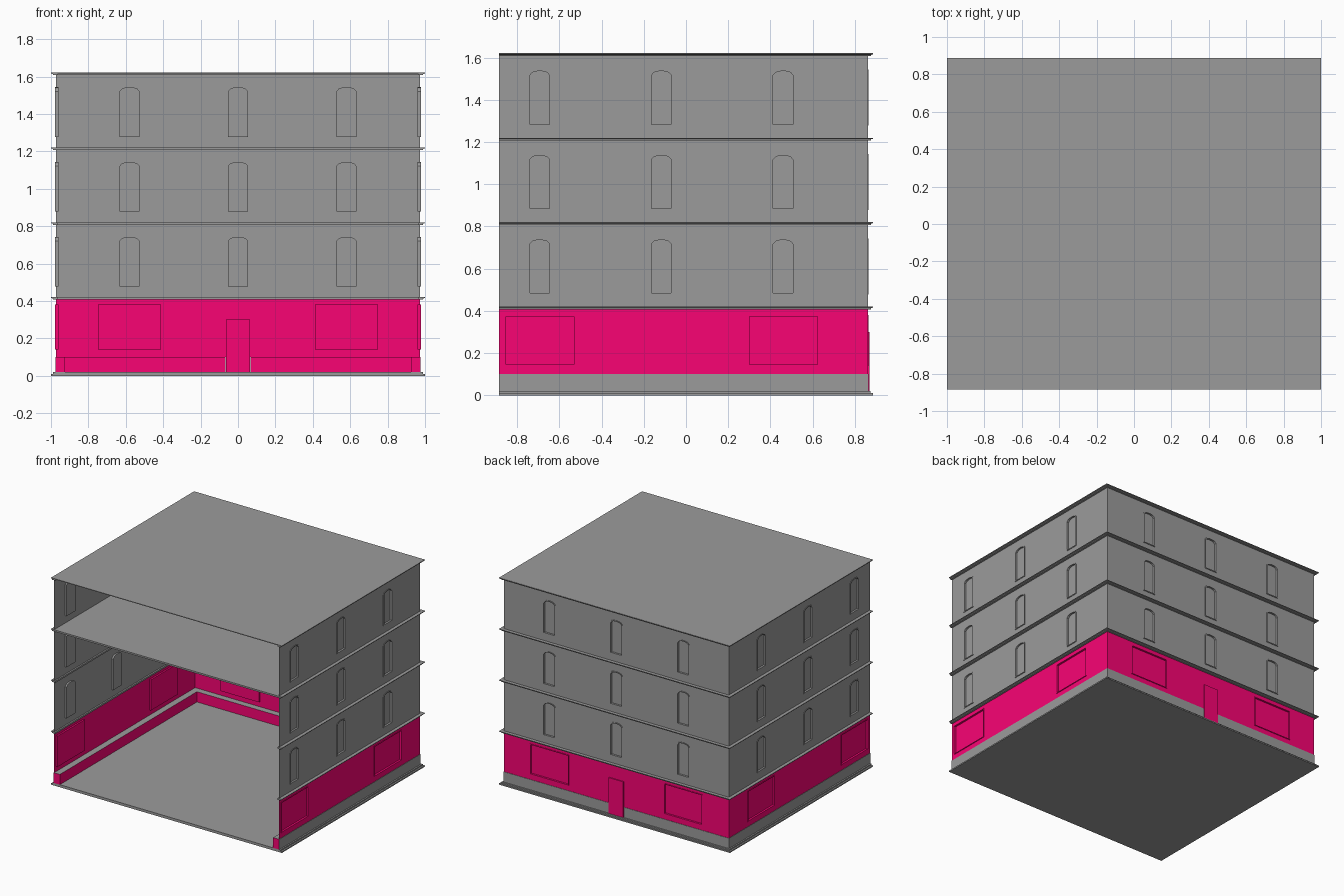
import bpy, bmesh, math

if "Cube" in bpy.data.objects:
    bpy.data.objects.remove(bpy.data.objects["Cube"])

X, Y, F = 0.974, 0.861, -0.885      # wall planes at side and back, open front edge
OUT = 0.026                         # overhang of the ledges
PITCH = 0.4                         # storey height


def material(name, rgb):
    m = bpy.data.materials.new(name)
    m.diffuse_color = (*rgb, 1)
    m.use_nodes = True
    m.node_tree.nodes["Principled BSDF"].inputs["Base Color"].default_value = m.diffuse_color
    return m


pink = material("pink_paint", (0.95, 0.001, 0.175))
grey = material("grey_stone", (0.33, 0.33, 0.33))


def add(name, verts, faces, mat=grey):
    me = bpy.data.meshes.new(name)
    me.from_pydata(verts, [], faces)
    me.materials.append(mat)
    ob = bpy.data.objects.new(name, me)
    bpy.context.collection.objects.link(ob)
    return ob


def box(name, x0, x1, y0, y1, z0, z1, mat=grey):
    v = [(x, y, z) for x in (x0, x1) for y in (y0, y1) for z in (z0, z1)]
    f = [(0, 1, 3, 2), (4, 6, 7, 5), (0, 4, 5, 1),
         (2, 3, 7, 6), (0, 2, 6, 4), (1, 5, 7, 3)]
    return add(name, v, f, mat)


def sweep(name, profile, mat=grey, closed=False, gap=None, side=1):
    """Run an (offset, z) profile round three sides, or along half with a door gap."""
    rows = []
    for o, z in profile:
        a, b = X + o, Y + o
        if gap is None:
            rows.append([(-a, F, z), (-a, b, z), (a, b, z), (a, F, z)])
        else:
            r = [(side * gap, b, z), (side * a, b, z), (side * a, F, z)]
            rows.append(r if side > 0 else r[::-1])
    n, k = len(rows[0]), len(rows)
    faces = []
    for i in range(k if closed else k - 1):
        j = (i + 1) % k
        for c in range(n - 1):
            faces.append((i * n + c, j * n + c, j * n + c + 1, i * n + c + 1))
    if closed:
        faces.append([i * n for i in range(k)][::-1])
        faces.append([i * n + n - 1 for i in range(k)])
    return add(name, [p for r in rows for p in r], faces, mat)


def place(wall, u, v, w):
    """Point on a wall: u along it, v up, w outwards."""
    if wall == "back":
        return (u, Y + w, v)
    s = 1 if wall == "right" else -1
    return (s * (X + w), u, v)


def outline(u, z0, wid, hgt, rise=0.0):
    h = wid / 2
    pts = [(u - h, z0), (u + h, z0)]
    if rise == 0:
        return pts + [(u + h, z0 + hgt), (u - h, z0 + hgt)]
    for i in range(9):
        t = 1 - i / 4
        pts.append((u + h * t, z0 + hgt - rise + rise * math.sqrt(max(0, 1 - t * t))))
    return pts


def pierced_wall(name, wall, u0, u1, z0, z1, holes, mat):
    """Flat wall with window openings."""
    bm = bmesh.new()
    for loop in [[(u0, z0), (u1, z0), (u1, z1), (u0, z1)]] + holes:
        vs = [bm.verts.new(place(wall, a, b, 0)) for a, b in loop]
        for i in range(len(vs)):
            bm.edges.new((vs[i - 1], vs[i]))
    n = {"back": (0, 1, 0), "left": (-1, 0, 0), "right": (1, 0, 0)}[wall]
    bmesh.ops.triangle_fill(bm, use_beauty=True, use_dissolve=False,
                            edges=bm.edges[:], normal=n)
    ob = add(name, [], [], mat)
    bm.to_mesh(ob.data)
    bm.free()


def window(name, wall, outer, inner, mat):
    """Frame standing just proud of the wall, with a recessed pane."""
    n = len(outer)
    rings = ((outer, -0.013), (outer, 0.004), (inner, 0.004), (inner, -0.011))
    v = [place(wall, a, b, w) for loop, w in rings for a, b in loop]
    f = [(r * n + i, r * n + (i + 1) % n, (r + 1) * n + (i + 1) % n, (r + 1) * n + i)
         for r in range(3) for i in range(n)]
    f.append(tuple(range(3 * n, 4 * n)))                    # pane
    f.append(tuple(range(n))[::-1])                         # inner side
    if wall != "right":
        f = [t[::-1] for t in f]
    add(name, v, f, mat)


# walls and windows, storey by storey
T = 0.007
for wall, u0, u1, centres, shops in (
        ("back", -X, X, (-0.58, 0, 0.58), (-0.58, 0.58)),
        ("left", F, Y, (-0.693, -0.117, 0.46), (-0.692, 0.462)),
        ("right", F, Y, (-0.693, -0.117, 0.46), (-0.692, 0.462))):
    for k in range(3):
        z = 0.477 + PITCH * k
        holes = [outline(u, z, 0.108, 0.266, 0.022) for u in centres]
        pierced_wall("upper_wall", wall, u0, u1, 0.42 + PITCH * k,
                     0.807 + PITCH * k, holes, grey)
        for u, hole in zip(centres, holes):
            window("arched_window", wall, hole,
                   outline(u, z + T, 0.108 - 2 * T, 0.266 - 2 * T, 0.02), grey)
    holes = [outline(u, 0.14, 0.335, 0.24) for u in shops]
    pierced_wall("shop_wall", wall, u0, u1, 0.1, 0.407, holes, pink)
    for u, hole in zip(shops, holes):
        window("shop_window", wall, hole, outline(u, 0.146, 0.323, 0.228), pink)

# stepped ledges between storeys
for k in range(4):
    z = 0.407 + PITCH * k
    sweep("ledge", [(-0.012, z), (0.016, z), (0.016, z + 0.006), (OUT, z + 0.009),
                    (OUT, z + 0.013), (-0.012, z + 0.013)], closed=True)

# base plate, upper floor and roof
box("base_plate", -1, 1, F, -F, 0, 0.01)
box("base_step", -X - 0.014, X + 0.014, F, Y + 0.014, 0.01, 0.02)
box("top_floor", -X, X, F, Y, 1.207, 1.22)
box("roof", -1, 1, F, -F, 1.616, 1.621)

# plinth with a door gap: grey outside and top, pink inside and at the open front
for s in (-1, 1):
    sweep("plinth", [(0.003, 0.02), (0.003, 0.1), (-0.05, 0.1)], gap=0.067, side=s)
    sweep("plinth_inner", [(-0.05, 0.1), (-0.05, 0.02)], pink, gap=0.067, side=s)
    section = ((0.003, 0.02), (0.003, 0.1), (-0.05, 0.1), (-0.05, 0.02))
    add("plinth_door_end", [(s * 0.067, Y + w, z) for w, z in section], [(0, 1, 2, 3)])
    add("plinth_front_end", [(s * (X + w), F, z) for w, z in section],
        [(0, 1, 2, 3)], pink)

# back door
box("door", -0.064, 0.064, Y - 0.013, Y + 0.008, 0.012, 0.3, pink)
